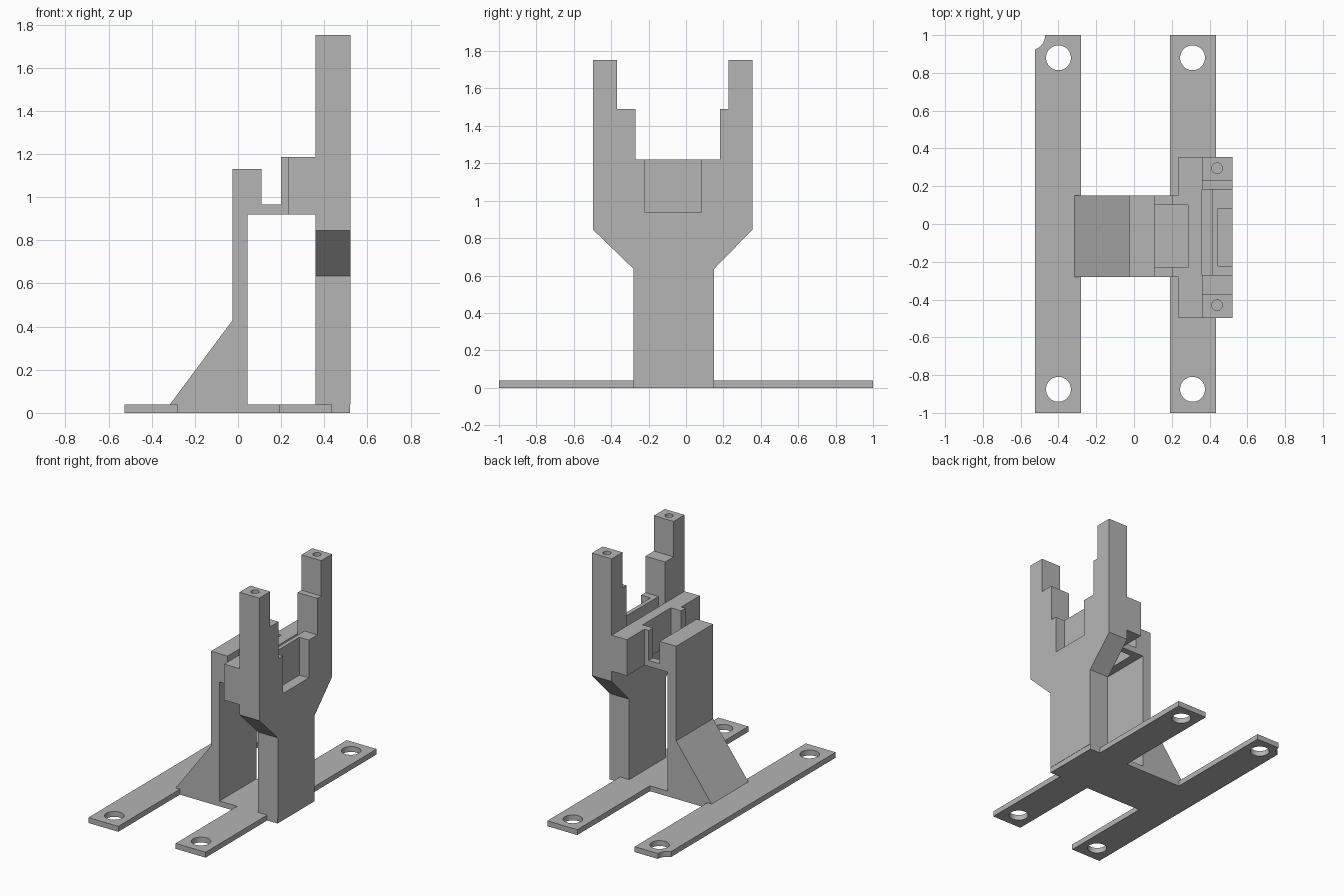
import bpy, bmesh
from mathutils import Vector

cube = bpy.data.objects.get("Cube")
if cube:
    bpy.data.objects.remove(cube, do_unlink=True)

GREY = (0.46, 0.46, 0.46, 1)
grey = bpy.data.materials.new("plain_grey")
grey.use_nodes = True
grey.diffuse_color = GREY
grey.node_tree.nodes["Principled BSDF"].inputs["Base Color"].default_value = GREY


def finish(name, bm):
    bmesh.ops.recalc_face_normals(bm, faces=bm.faces)
    mesh = bpy.data.meshes.new(name)
    bm.to_mesh(mesh)
    bm.free()
    mesh.materials.append(grey)
    obj = bpy.data.objects.new(name, mesh)
    bpy.context.collection.objects.link(obj)
    return obj


def prism(name, outline, axis, low, high):
    """Extrude a flat outline along one axis."""
    place = {"x": lambda a, b: (low, a, b),
             "y": lambda a, b: (a, low, b),
             "z": lambda a, b: (a, b, low)}[axis]
    bm = bmesh.new()
    face = bm.faces.new([bm.verts.new(place(a, b)) for a, b in outline])
    grown = bmesh.ops.extrude_face_region(bm, geom=[face])["geom"]
    shift = Vector([high - low if c == axis else 0 for c in "xyz"])
    bmesh.ops.translate(bm, vec=shift, verts=[v for v in grown if isinstance(v, bmesh.types.BMVert)])
    return finish(name, bm)


def box(name, xs, ys, zs):
    (x0, x1), (y0, y1) = xs, ys
    return prism(name, [(x0, y0), (x1, y0), (x1, y1), (x0, y1)], "z", *zs)


def rod(name, x, y, radius, zs):
    bm = bmesh.new()
    bmesh.ops.create_cone(bm, cap_ends=True, segments=40, radius1=radius,
                          radius2=radius, depth=zs[1] - zs[0])
    bmesh.ops.translate(bm, vec=(x, y, sum(zs) / 2), verts=bm.verts)
    return finish(name, bm)


def cut(obj, cutters):
    """Subtract each cutter, bake the result and drop the cutter."""
    for cutter in cutters:
        cutter.hide_render = True
        mod = obj.modifiers.new("cut", "BOOLEAN")
        mod.operation = "DIFFERENCE"
        mod.solver = "EXACT"
        mod.object = cutter
        bpy.context.view_layer.update()
        graph = bpy.context.evaluated_depsgraph_get()
        baked = bpy.data.meshes.new_from_object(obj.evaluated_get(graph))
        obj.modifiers.clear()
        obj.data = baked
        bpy.data.objects.remove(cutter, do_unlink=True)


FRONT, BACK = -0.28, 0.15      # shared depth of plate, posts and bridge
BASE, DECK = 0.04, 0.92        # base thickness, underside of bridge

# H-shaped base with four screw holes and a nibbled corner
base = prism("base_plate", [
    (-.525, -1), (-.28, -1), (-.28, FRONT), (.19, FRONT), (.19, -1), (.435, -1),
    (.435, FRONT), (.52, FRONT), (.52, BACK), (.435, BACK), (.435, 1), (.19, 1),
    (.19, BACK), (-.28, BACK), (-.28, 1), (-.525, 1)], "z", 0, BASE)
holes = [rod("hole_cutter", x, y, .066, (-.1, .1)) for x in (-.4, .31) for y in (-.875, .88)]
cut(base, holes + [rod("corner_cutter", -.55, 1, .08, (-.1, .1))])

# Braced post with overhanging head
prism("braced_post", [
    (-.315, BASE), (.045, BASE), (.045, DECK), (.11, DECK),
    (.11, 1.13), (-.025, 1.13), (-.025, .43)], "y", FRONT, BACK)

# Two rails joining the post to the upper wall
for side, ys in (("front", (FRONT, -.23)), ("back", (.1, BACK))):
    box(side + "_bridge_rail", (.11, .2), ys, (DECK, .965))

# Upper wall with a recess facing the post
prism("upper_wall", [
    (.2, FRONT), (.235, FRONT), (.235, -.497), (.36, -.497), (.36, .355), (.235, .355),
    (.235, BACK), (.2, BACK), (.2, .1), (.285, .1), (.285, -.23), (.2, -.23)],
    "z", DECK, 1.187)

# Forked column with stepped prongs, board slot, outer pocket and screw holes
fork = prism("forked_column", [
    (FRONT, BASE), (BACK, BASE), (BACK, .635), (.355, .845), (.355, 1.752), (.228, 1.752),
    (.228, 1.49), (.183, 1.49), (.183, 1.22), (-.27, 1.22), (-.27, 1.49), (-.37, 1.49),
    (-.37, 1.752), (-.497, 1.752), (-.497, .845), (FRONT, .635)], "x", .36, .522)
cut(fork, [
    box("slot_cutter", (.3, .415), (-.27, .183), (.965, 1.4)),
    box("pocket_cutter", (.445, .6), (-.222, .083), (.94, 1.4)),
    rod("front_screw_cutter", .44, -.43, .028, (1.55, 1.9)),
    rod("back_screw_cutter", .44, .295, .028, (1.55, 1.9))])
# Back of the board slot
box("slot_backing", (.355, .361), (-.27, .183), (.965, 1.187))
